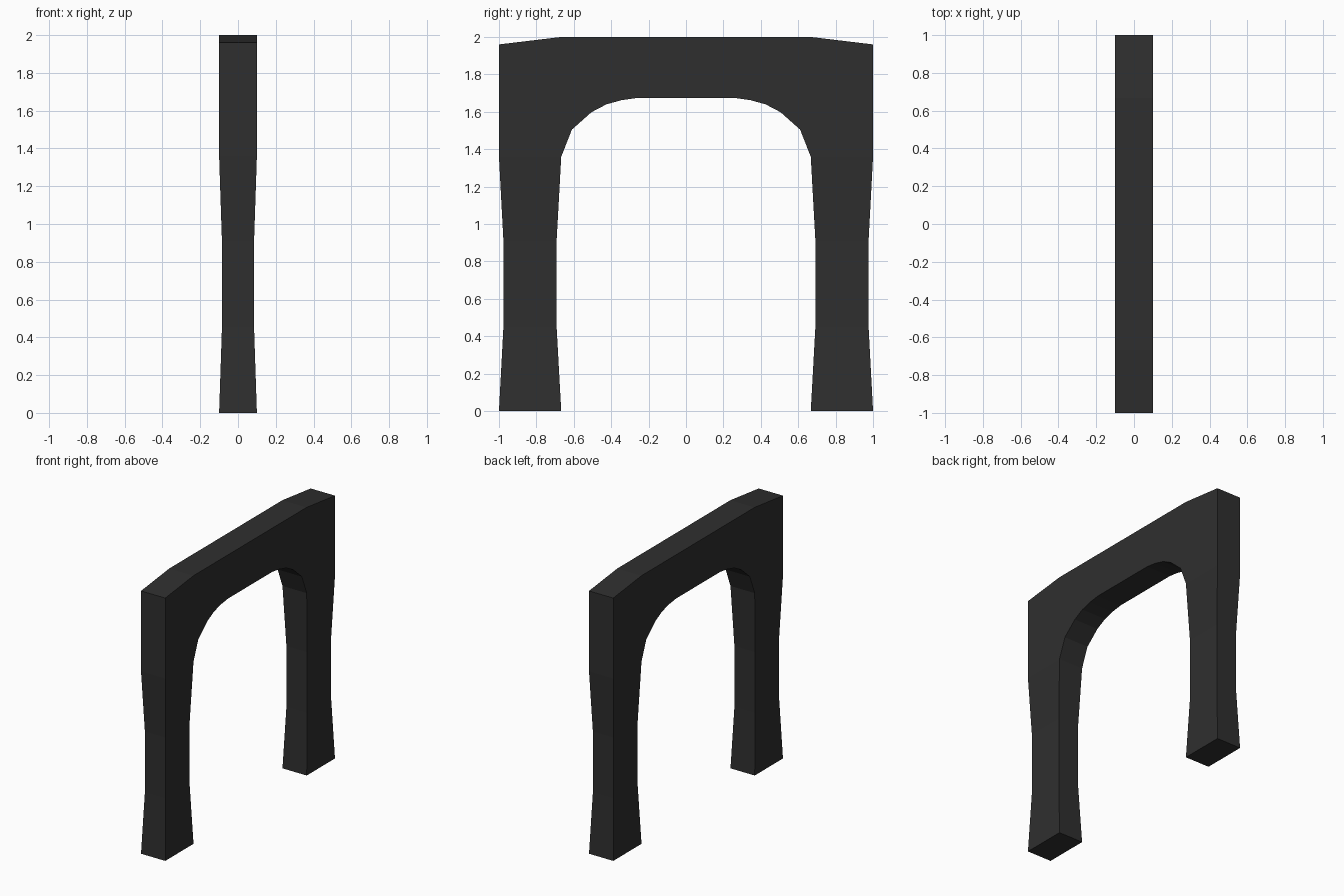
import bpy, bmesh

if "Cube" in bpy.data.objects:
    bpy.data.objects.remove(bpy.data.objects["Cube"])

# Stations along half of the frame: (outer y, outer z, inner y, inner z, half depth)
half = [
    # leg with a narrowed waist
    (1.0, 0.0, 0.667, 0.0, 0.1),
    (0.976, 0.453, 0.692, 0.453, 0.085),
    (0.976, 0.907, 0.692, 0.907, 0.085),
    (1.0, 1.36, 0.667, 1.36, 0.1),
    # rounded inner corner and chamfered top
    (1.0, 1.96, 0.61, 1.505, 0.1),
    (0.667, 2.0, 0.505, 1.598, 0.1),
    (0.5, 2.0, 0.425, 1.64, 0.1),
    (0.38, 2.0, 0.345, 1.662, 0.1),
    (0.26, 2.0, 0.26, 1.674, 0.1),
]
stations = half + [(-a, b, -c, d, w) for a, b, c, d, w in reversed(half)]

# Loft four-sided rings from one foot to the other
bm = bmesh.new()
rings = []
for oy, oz, iy, iz, w in stations:
    rings.append([bm.verts.new(p) for p in
                  ((-w, oy, oz), (w, oy, oz), (w, iy, iz), (-w, iy, iz))])
for a, b in zip(rings, rings[1:]):
    for i in range(4):
        j = (i + 1) % 4
        bm.faces.new((a[i], a[j], b[j], b[i]))
# Soles of the feet
bm.faces.new(rings[0])
bm.faces.new(rings[-1])
bmesh.ops.recalc_face_normals(bm, faces=bm.faces)

mesh = bpy.data.meshes.new("arch_frame")
bm.to_mesh(mesh)
bm.free()
frame = bpy.data.objects.new("arch_frame", mesh)
bpy.context.collection.objects.link(frame)

# Single dark colour
mat = bpy.data.materials.new("charcoal")
mat.diffuse_color = (0.028, 0.028, 0.028, 1)
mat.use_nodes = True
mat.node_tree.nodes["Principled BSDF"].inputs["Base Color"].default_value = mat.diffuse_color
mesh.materials.append(mat)
